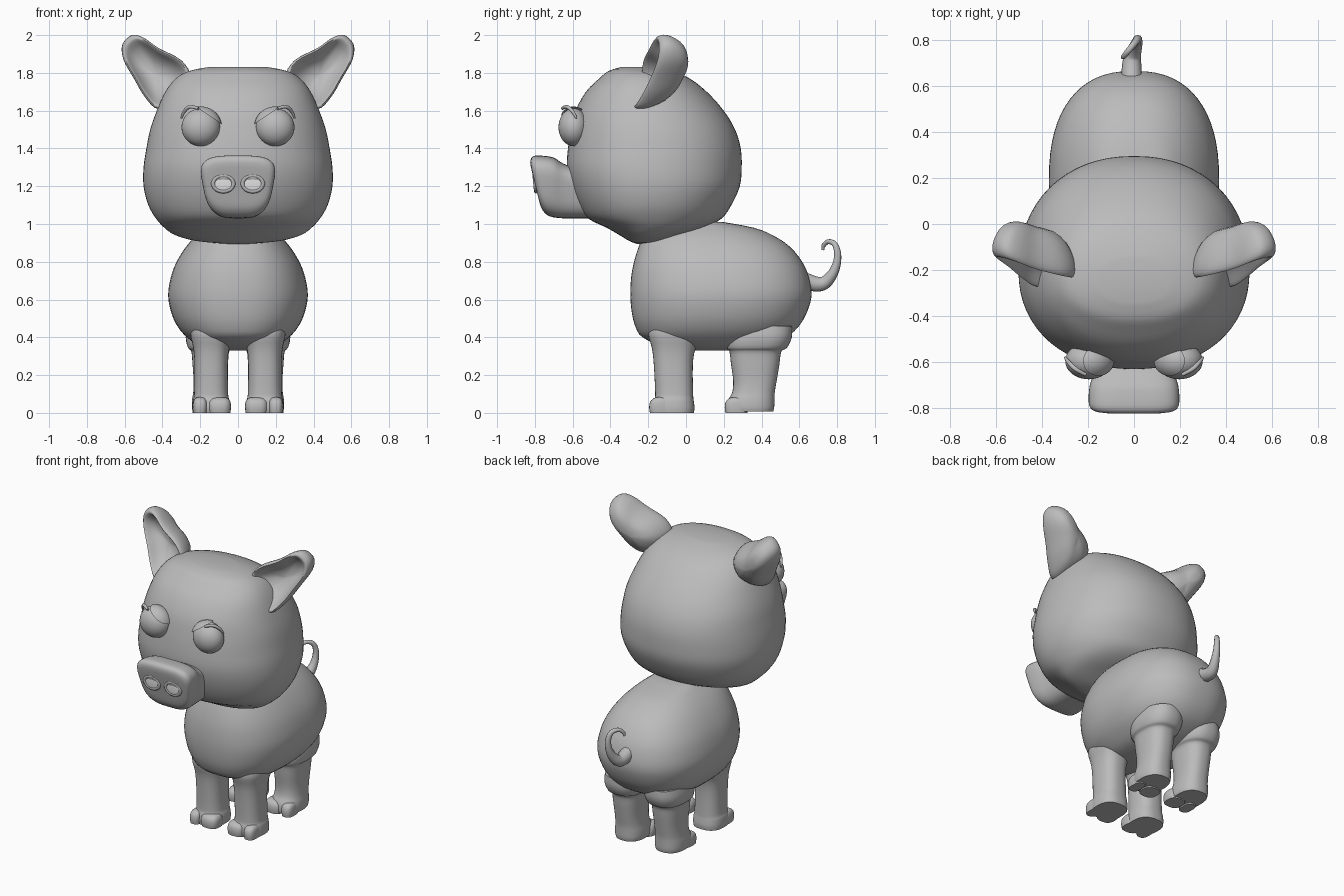
import bpy, bmesh, math
from mathutils import Vector

if "Cube" in bpy.data.objects:
    bpy.data.objects.remove(bpy.data.objects["Cube"])


def material(name, v):
    m = bpy.data.materials.new(name)
    m.diffuse_color = (v, v, v, 1)
    m.use_nodes = True
    m.node_tree.nodes["Principled BSDF"].inputs["Base Color"].default_value = m.diffuse_color
    return m


GREY = material("clay grey", 0.5)
PALE = material("pale grey", 0.75)


def finish(name, bm, mat=GREY, angle=50):
    bmesh.ops.recalc_face_normals(bm, faces=bm.faces)
    me = bpy.data.meshes.new(name)
    bm.to_mesh(me)
    bm.free()
    me.materials.append(mat)
    me.shade_smooth()
    me.set_sharp_from_angle(angle=math.radians(angle))
    ob = bpy.data.objects.new(name, me)
    bpy.context.collection.objects.link(ob)
    return ob


def resample(pts, steps, closed=False):
    """Smooth Catmull-Rom resampling of tuples of numbers."""
    n, out = len(pts), []
    for i in range(n if closed else n - 1):
        idx = [i - 1, i, i + 1, i + 2]
        idx = [j % n if closed else min(max(j, 0), n - 1) for j in idx]
        a, b, c, d = (pts[j] for j in idx)
        for k in range(steps):
            t = k / steps
            out.append(tuple(0.5 * (2 * q + (r - p) * t + (2 * p - 5 * q + 4 * r - s) * t * t
                                    + (3 * q - p - 3 * r + s) * t ** 3)
                             for p, q, r, s in zip(a, b, c, d)))
    if not closed:
        out.append(pts[-1])
    return out


def skin(bm, rings):
    """Bridge closed rings of points and cap both ends."""
    vs = [[bm.verts.new(p) for p in r] for r in rings]
    n = len(vs[0])
    for a, b in zip(vs, vs[1:]):
        for i in range(n):
            j = (i + 1) % n
            bm.faces.new((a[i], a[j], b[j], b[i]))
    bm.faces.new(vs[0])
    bm.faces.new(vs[-1])


def loft(name, rows, along="z", x0=0, power=2.2, mid=0.5, steps=3, n=48, shape=None):
    """Rows are (position, half width, low, high) of superellipse sections."""
    rings = []
    for s, hw, lo, hi in resample(rows, steps):
        c, ring = lo + mid * (hi - lo), []
        for i in range(n):
            a = 2 * math.pi * i / n
            ca, sa = math.cos(a), math.sin(a)
            x = x0 + hw * math.copysign(abs(ca) ** (2 / power), ca)
            u = c + (hi - c if sa > 0 else c - lo) * math.copysign(abs(sa) ** (2 / power), sa)
            p = Vector((x, u, s) if along == "z" else (x, s, u))
            ring.append(shape(p) if shape else p)
        rings.append(ring)
    bm = bmesh.new()
    skin(bm, rings)
    return finish(name, bm)


def ball(name, loc, radii, mat=GREY, cut=None):
    bm = bmesh.new()
    bmesh.ops.create_uvsphere(bm, u_segments=32, v_segments=20, radius=1)
    for v in bm.verts:
        v.co = Vector(loc) + Vector(c * r for c, r in zip(v.co, radii))
    if cut:
        res = bmesh.ops.bisect_plane(bm, geom=bm.verts[:] + bm.edges[:] + bm.faces[:],
                                     plane_co=cut[0], plane_no=cut[1], clear_inner=True)
        bmesh.ops.holes_fill(bm, edges=[e for e in res["geom_cut"] if isinstance(e, bmesh.types.BMEdge)])
    return finish(name, bm, mat)


def tube(name, pts, closed=False):
    """Round tube through (x, y, z, radius) points."""
    path = resample(pts, 6, closed)
    cu = bpy.data.curves.new(name, "CURVE")
    cu.dimensions, cu.bevel_depth, cu.bevel_resolution, cu.use_fill_caps = "3D", 1, 3, True
    sp = cu.splines.new("POLY")
    sp.points.add(len(path) - 1)
    sp.use_cyclic_u = closed
    for q, (x, y, z, r) in zip(sp.points, path):
        q.co, q.radius = (x, y, z, 1), r
    tmp = bpy.data.objects.new(name + "_path", cu)
    bm = bmesh.new()
    me = tmp.to_mesh()
    bm.from_mesh(me)
    tmp.to_mesh_clear()
    bpy.data.objects.remove(tmp)
    return finish(name, bm)


# Head
loft("head", [(.895, .06, -.26, -.18), (.91, .22, -.30, -.12), (.94, .33, -.35, -.03),
              (.98, .39, -.42, .10), (1.03, .435, -.52, .19), (1.1, .475, -.57, .24),
              (1.2, .5, -.61, .285), (1.3, .5, -.63, .295), (1.4, .485, -.625, .29),
              (1.5, .465, -.61, .26), (1.6, .43, -.585, .2), (1.7, .385, -.53, .11),
              (1.77, .33, -.46, .02), (1.81, .26, -.41, -.07), (1.832, .15, -.34, -.15)],
     mid=.46, n=64)

# Body
loft("body", [(.33, .12, 0, .3), (.35, .2, -.12, .42), (.4, .27, -.23, .53), (.45, .315, -.265, .59),
              (.52, .35, -.285, .635), (.62, .37, -.295, .665), (.72, .355, -.29, .65),
              (.8, .325, -.275, .615), (.88, .275, -.25, .55), (.94, .22, -.22, .46),
              (.98, .17, -.15, .36), (1.01, .13, -.05, .2)], power=2.4, n=64)


# Snout: wider at the top, front face leaning back towards the chin
def snout_shape(p):
    p.x *= 1 + .16 * (p.z - 1.2) / .15
    p.y -= .25 * (p.z - 1.2) * max(0, -.7 - p.y) / .1
    return p


loft("snout", [(-.45, .16, 1.03, 1.3), (-.58, .165, 1.03, 1.3), (-.65, .172, 1.03, 1.32),
               (-.70, .183, 1.035, 1.352), (-.75, .186, 1.045, 1.362), (-.78, .18, 1.065, 1.357),
               (-.795, .155, 1.095, 1.325), (-.797, .08, 1.15, 1.26)],
     along="y", power=3.5, shape=snout_shape)

# Ears: cupped shells, rim points as (x, y, z)
RIM = [(.25, -.23, 1.77), (.30, -.22, 1.865), (.42, -.19, 1.93), (.50, -.16, 1.985), (.56, -.14, 1.998),
       (.61, -.13, 1.95), (.605, -.14, 1.87), (.55, -.18, 1.77), (.49, -.23, 1.67), (.42, -.27, 1.61),
       (.30, -.25, 1.65)]
LEVELS = [(.03, .08), (.35, .075), (.65, .045), (.84, .005), (.93, -.008), (1, .01), (1, .045), (.92, .09),
          (.75, .14), (.45, .175), (.03, .18)]

for s, side in ((1, "left"), (-1, "right")):
    mid = Vector((.43, -.19, 1.79))
    rim = [Vector(p) for p in resample(RIM, 4, True)]
    bm = bmesh.new()
    rings = []
    for k, dy in resample(LEVELS, 2):
        ring = [mid.lerp(p, k) + Vector((0, dy, 0)) for p in rim]
        rings.append([(s * p.x, p.y, p.z) for p in ring])
    skin(bm, rings)
    finish(side + "_ear", bm, angle=70)

    # Eye with a slanted upper lid and a short lash line
    eye = (s * .197, -.595, 1.512)
    ball(side + "_eye", eye, (.102, .08, .1))
    ball(side + "_eyelid", eye, (.112, .09, .11),
         cut=((s * .155, -.6, 1.575), (-s * .56, 0, .83)))
    tube(side + "_lash", [(s * .21, -.655, 1.612, .008), (s * .255, -.63, 1.62, .01),
                          (s * .285, -.6, 1.595, .009), (s * .3, -.58, 1.56, .005)])

    # Nostril with a raised rim
    ball(side + "_nostril", (s * .078, -.802, 1.215), (.05, .004, .037), PALE)
    tube(side + "_nostril_rim", [(s * .078 + .054 * math.cos(a), -.798 - .1 * .04 * math.sin(a),
                                  1.215 + .042 * math.sin(a), .011)
                                 for a in (i * math.pi / 4 for i in range(8))], True)

    # Front leg and its two toes
    loft(side + "_front_leg", [(0, .098, -.17, .042), (.03, .1, -.175, .045), (.07, .096, -.168, .04),
                               (.1, .09, -.163, .038), (.25, .088, -.17, .036), (.34, .094, -.18, .05),
                               (.42, .11, -.2, .09), (.48, .1, -.18, .08)], x0=s * .142, power=2.5)
    # Rear leg with haunch
    loft(side + "_rear_leg", [(.008, .092, .225, .462), (.03, .097, .22, .467), (.07, .096, .225, .468),
                              (.11, .09, .245, .47), (.17, .088, .25, .48), (.26, .094, .238, .495),
                              (.325, .1, .23, .505), (.345, .118, .215, .535), (.4, .13, .215, .56),
                              (.46, .12, .23, .56)], x0=s * .147, power=2.4)
    for part, y in (("front", -.195), ("rear", .205)):
        for toe, x, w in (("inner", .098, .061), ("outer", .2, .038)):
            loft(f"{side}_{part}_{toe}_toe",
                 [(0, w * .94, y + .004, y + .12), (.03, w, y, y + .12), (.06, w * .94, y + .006, y + .11),
                  (.078, w * .7, y + .025, y + .1), (.083, w * .3, y + .045, y + .08)],
                 x0=s * x, power=2.8, n=24)

# Curly tail
tube("tail", [(-.01, .63, .70, .045), (-.01, .69, .682, .042), (-.005, .735, .69, .036),
              (.008, .775, .735, .028), (.015, .798, .79, .022), (.015, .802, .85, .018),
              (.002, .785, .895, .015), (-.025, .752, .906, .013), (-.045, .728, .885, .011),
              (-.05, .725, .862, .007)])
